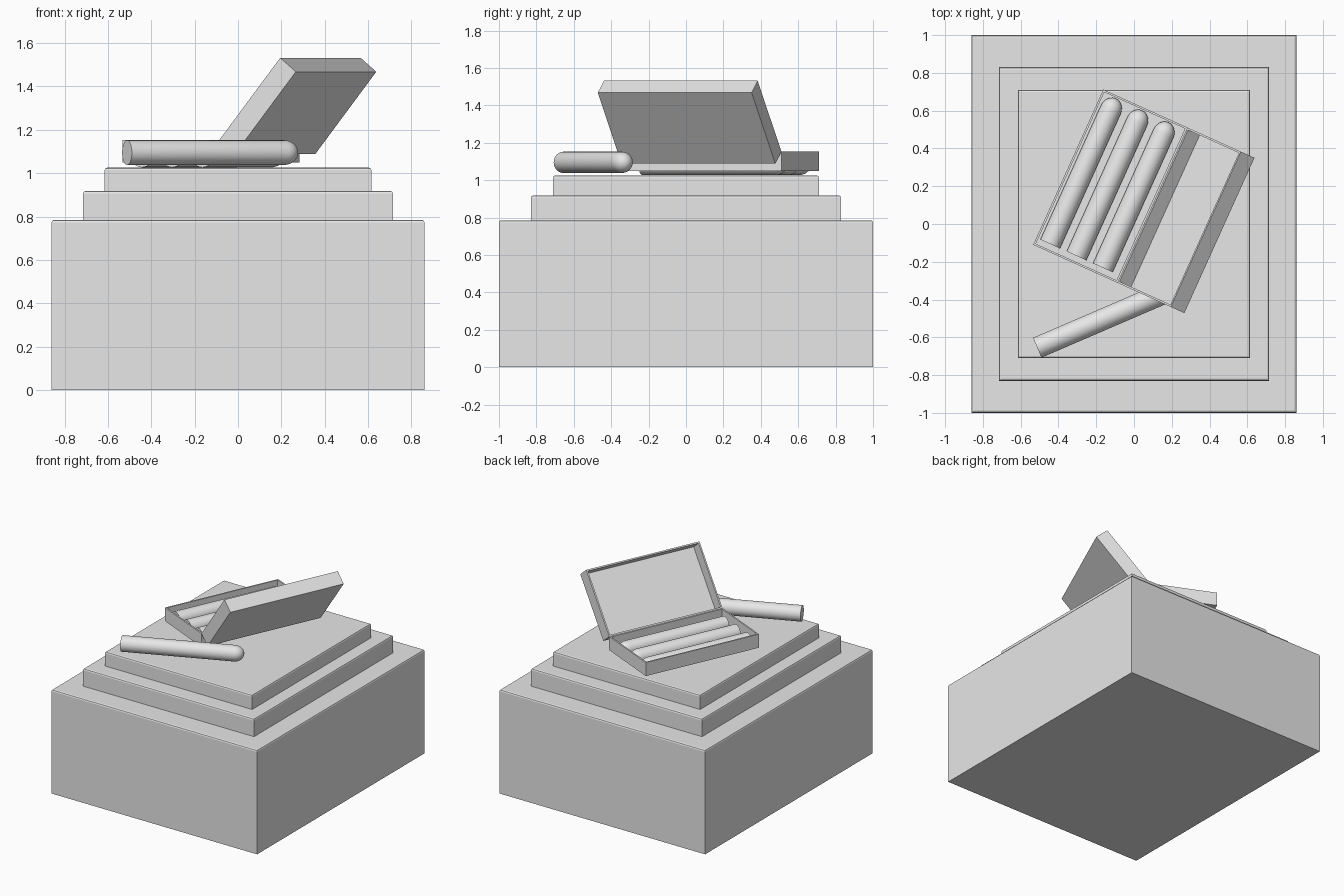
import bpy
import bmesh
from math import radians, sin, cos, pi
from mathutils import Matrix, Vector

cube = bpy.data.objects.get("Cube")
if cube:
    bpy.data.objects.remove(cube, do_unlink=True)

# Single plain grey for everything
grey = bpy.data.materials.new("light_grey")
grey.use_nodes = True
color = (0.8, 0.8, 0.8, 1)
grey.diffuse_color = color
grey.node_tree.nodes["Principled BSDF"].inputs["Base Color"].default_value = color


def finish(name, bm, matrix=Matrix(), smooth=False):
    bmesh.ops.recalc_face_normals(bm, faces=bm.faces)
    mesh = bpy.data.meshes.new(name)
    bm.to_mesh(mesh)
    bm.free()
    mesh.materials.append(grey)
    obj = bpy.data.objects.new(name, mesh)
    obj.matrix_world = matrix
    bpy.context.collection.objects.link(obj)
    if smooth:
        bpy.ops.object.select_all(action="DESELECT")
        obj.select_set(True)
        bpy.context.view_layer.objects.active = obj
        bpy.ops.object.shade_smooth_by_angle(angle=radians(40))
    return obj


def block(low, high):
    bm = bmesh.new()
    low, high = Vector(low), Vector(high)
    bmesh.ops.create_cube(bm, size=1)
    bmesh.ops.scale(bm, vec=high - low, verts=bm.verts)
    bmesh.ops.translate(bm, vec=(low + high) / 2, verts=bm.verts)
    return bm


def slab(name, half_x, half_y, bottom, top):
    """Plinth step with softened top edges."""
    bm = block((-half_x, -half_y, bottom), (half_x, half_y, top))
    edges = [e for e in bm.edges if all(v.co.z > top - 0.001 for v in e.verts)]
    bmesh.ops.bevel(bm, geom=edges, offset=0.012, segments=2, profile=0.5, affect="EDGES")
    finish(name, bm)


def tray(name, low, high, matrix, wall=0.015):
    """Thin-walled box, open on its local top."""
    bm = block(low, high)
    top = max(bm.faces, key=lambda f: f.calc_center_median().z)
    bmesh.ops.inset_region(bm, faces=[top], thickness=wall)
    floor = bmesh.ops.extrude_discrete_faces(bm, faces=[top])["faces"][0]
    depth = high[2] - low[2] - wall
    bmesh.ops.translate(bm, vec=(0, 0, -depth), verts=floor.verts)
    bmesh.ops.remove_doubles(bm, verts=bm.verts, dist=0.0001)
    finish(name, bm, matrix)


def rolled_stick(name, start, heading, length=0.845, radius=0.057):
    """Round stick with a flat foot and a domed tip."""
    dome = 0.065
    profile = [(0, 0), (radius, 0)]
    for i in range(7):
        a = i / 6 * pi / 2
        profile.append((radius * cos(a), length - dome + dome * sin(a)))
    bm = bmesh.new()
    verts = [bm.verts.new((r, 0, z)) for r, z in profile]
    edges = [bm.edges.new(pair) for pair in zip(verts, verts[1:])]
    bmesh.ops.spin(bm, geom=verts + edges, axis=(0, 0, 1), cent=(0, 0, 0),
                   angle=2 * pi, steps=32)
    bmesh.ops.remove_doubles(bm, verts=bm.verts, dist=0.0001)
    bmesh.ops.dissolve_degenerate(bm, edges=bm.edges, dist=0.0001)
    turn = Matrix.Rotation(heading, 4, "Z") @ Matrix.Rotation(pi / 2, 4, "Y")
    finish(name, bm, Matrix.Translation(start) @ turn, smooth=True)


# Stepped plinth
slab("plinth_base", 0.86, 1.0, 0, 0.785)
slab("plinth_middle_step", 0.715, 0.83, 0.78, 0.918)
slab("plinth_top_step", 0.615, 0.71, 0.91, 1.026)

# Open case, turned on the plinth
case_turn = radians(-24.3)
case_frame = Matrix.Rotation(case_turn, 4, "Z")
back, front = -0.32, 0.582
width, height, hinge_x, rim_z = 0.49, 0.102, 0.049, 1.152
tray("case_bottom", (hinge_x - width, back, rim_z - height),
     (hinge_x, front, rim_z), case_frame)

# Lid, the same tray swung open about the hinge
swing = Matrix.Translation((hinge_x, 0, rim_z)) @ Matrix.Rotation(radians(-50.9), 4, "Y")
tray("case_lid", (0, back, -height), (width, front, 0), case_frame @ swing)

# Three sticks in the case and one lying loose
for i in range(3):
    start = case_frame @ Vector((-0.361 + 0.153 * i, -0.279, 1.084))
    rolled_stick(f"stick_{i + 1}", start, case_turn + pi / 2)
rolled_stick("loose_stick", (-0.512, -0.655, 1.095), radians(23.3), length=0.855)
